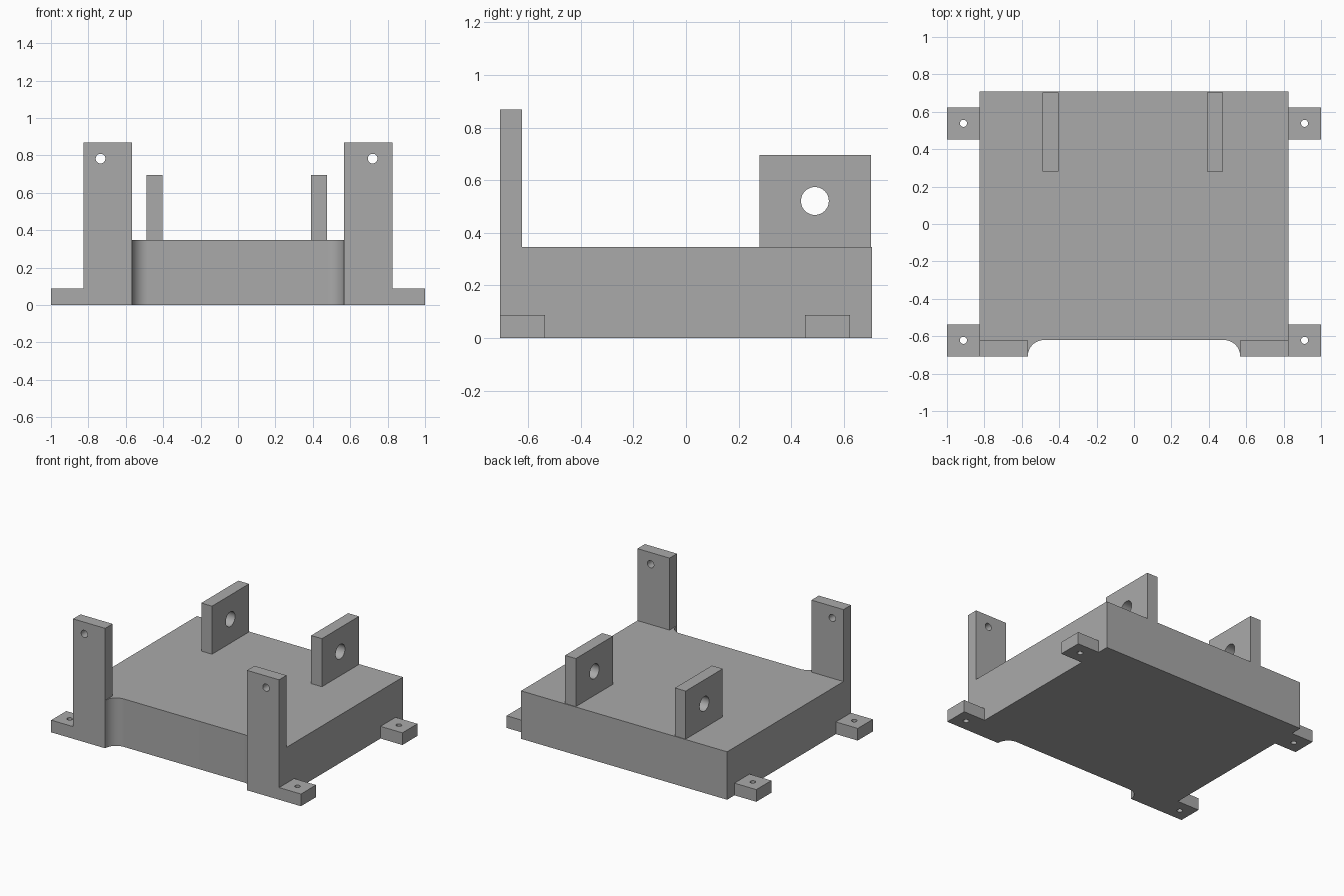
import bpy, bmesh, math
from mathutils import Matrix

cube = bpy.data.objects.get("Cube")
if cube:
    bpy.data.objects.remove(cube, do_unlink=True)

grey = bpy.data.materials.new("plain grey")
grey.use_nodes = True
COLOUR = (0.4, 0.4, 0.4, 1)
grey.diffuse_color = COLOUR
grey.node_tree.nodes["Principled BSDF"].inputs["Base Color"].default_value = COLOUR

# Orientation of each profile plane: columns are profile u, profile v, thickness
PLANES = {
    "top": Matrix(((1, 0, 0), (0, 1, 0), (0, 0, 1))),
    "front": Matrix(((1, 0, 0), (0, 0, -1), (0, 1, 0))),
    "side": Matrix(((0, 0, 1), (1, 0, 0), (0, 1, 0))),
}


def arc(cu, cv, r, start, end, steps):
    angles = [math.radians(start + (end - start) * i / steps) for i in range(steps + 1)]
    return [(cu + r * math.cos(a), cv + r * math.sin(a)) for a in angles]


def rect(u0, v0, u1, v1):
    return [(u0, v0), (u1, v0), (u1, v1), (u0, v1)]


def plate(name, plane, outline, low, high, hole=None):
    """Extrude an outline, with an optional round hole (u, v, radius)."""
    curve = bpy.data.curves.new(name, "CURVE")
    curve.dimensions = "2D"
    curve.fill_mode = "BOTH"
    curve.extrude = (high - low) / 2
    loops = [outline] + ([arc(*hole, 0, 360, 40)[:-1]] if hole else [])
    for loop in loops:
        spline = curve.splines.new("POLY")
        spline.points.add(len(loop) - 1)
        for point, (u, v) in zip(spline.points, loop):
            point.co = (u, v, 0, 1)
        spline.use_cyclic_u = True
    helper = bpy.data.objects.new(name + " outline", curve)
    bpy.context.collection.objects.link(helper)
    bpy.context.view_layer.update()
    mesh = bpy.data.meshes.new_from_object(
        helper.evaluated_get(bpy.context.evaluated_depsgraph_get()))
    bpy.data.objects.remove(helper, do_unlink=True)

    # Centre the thickness, turn into place and weld
    bm = bmesh.new()
    bm.from_mesh(mesh)
    bmesh.ops.translate(bm, verts=bm.verts, vec=(0, 0, (low + high) / 2))
    bmesh.ops.transform(bm, verts=bm.verts, matrix=PLANES[plane].to_4x4())
    bmesh.ops.remove_doubles(bm, verts=bm.verts, dist=0.0001)
    bmesh.ops.recalc_face_normals(bm, faces=bm.faces)
    bm.to_mesh(mesh)
    bm.free()
    mesh.materials.clear()
    mesh.materials.append(grey)
    mesh.name = name
    obj = bpy.data.objects.new(name, mesh)
    bpy.context.collection.objects.link(obj)
    bpy.ops.object.select_all(action="DESELECT")
    obj.select_set(True)
    bpy.context.view_layer.objects.active = obj
    bpy.ops.object.shade_smooth_by_angle(angle=math.radians(30))
    return obj


W, D, H = 0.825, 0.708, 0.347   # half width, half depth, height of the base
IN, R = 0.568, 0.088            # recess half width and corner radius

# Base block with a round-cornered recess in the front
base = [(-W, -D)]
base += arc(-IN + R, -D, R, 180, 90, 14)
base += arc(IN - R, -D, R, 90, 0, 14)
base += [(W, -D), (W, D), (-W, D)]
plate("base", "top", base, 0, H)

for side, s in (("left", 1), ("right", -1)):
    # Tall front posts
    u0, u1 = sorted((s * IN, s * W))
    plate(side + "_front_post", "front", rect(u0, H, u1, 0.868),
          D - 0.085, D, (-0.735 if s < 0 else 0.72, 0.783, 0.026))

    # Upright rear lugs
    x = 0.433 if s > 0 else -0.447
    plate(side + "_rear_lug", "side", rect(0.28, H, 0.703, 0.695),
          x - 0.043, x + 0.043, (0.49, 0.521, 0.053))

    # Mounting tabs
    u0, u1 = sorted((s * W, s))
    for end, v0, v1 in (("front", -D, -0.536), ("rear", 0.452, 0.624)):
        plate(f"{side}_{end}_tab", "top", rect(u0, v0, u1, v1),
              0, 0.088, (s * 0.912, (v0 + v1) / 2, 0.019))
